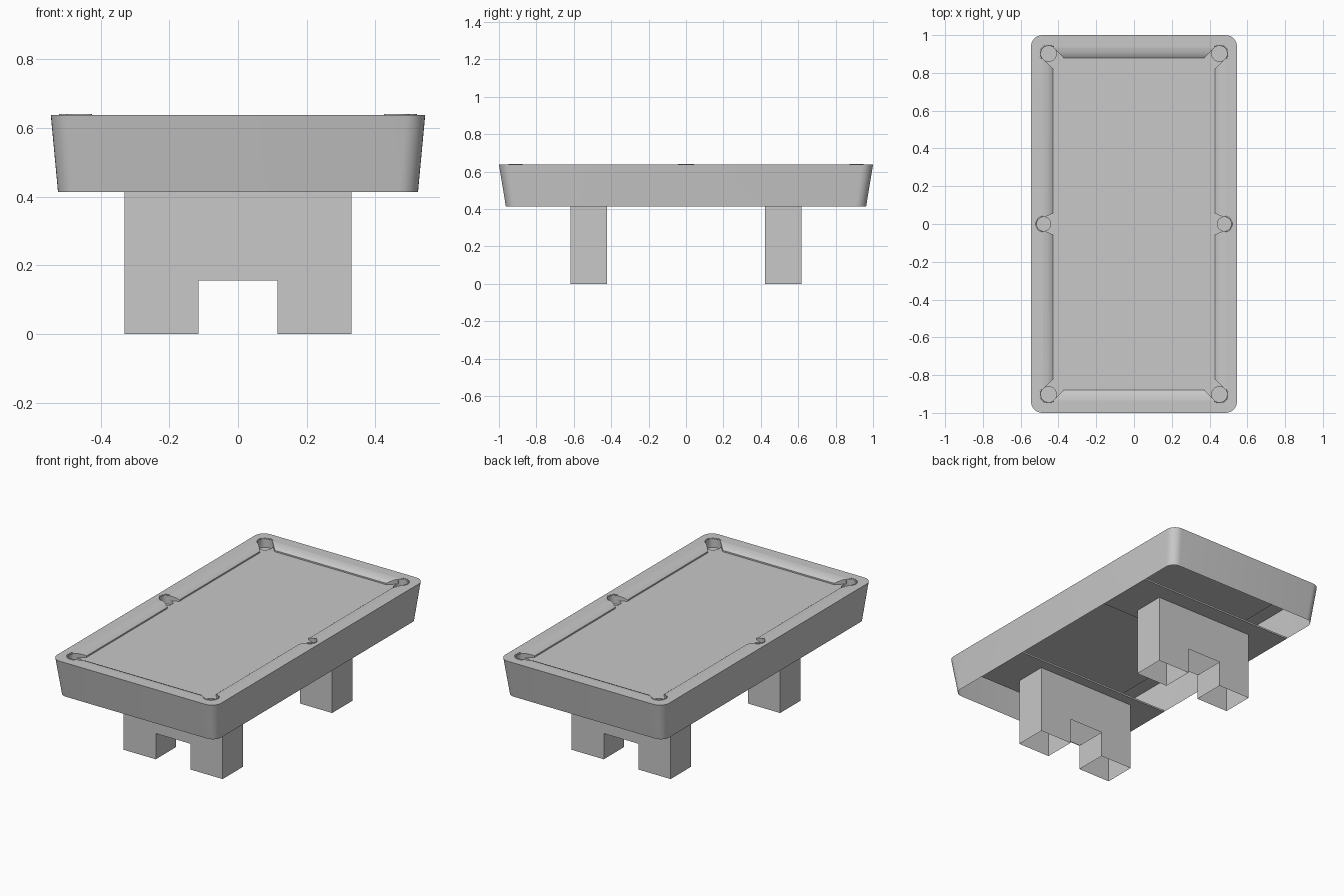
import bpy, bmesh, math
from mathutils import Matrix

cube = bpy.data.objects.get("Cube")
if cube:
    bpy.data.objects.remove(cube, do_unlink=True)

COLOUR = (0.58, 0.58, 0.58, 1)
grey = bpy.data.materials.new("plain_grey")
grey.use_nodes = True
grey.diffuse_color = COLOUR
grey.node_tree.nodes["Principled BSDF"].inputs["Base Color"].default_value = COLOUR

TOP, FELT, POCKET, BASE = 0.637, 0.608, 0.585, 0.413


def finish(name, bm):
    mesh = bpy.data.meshes.new(name)
    bm.to_mesh(mesh)
    bm.free()
    mesh.materials.append(grey)
    obj = bpy.data.objects.new(name, mesh)
    bpy.context.collection.objects.link(obj)
    return obj


def loft(name, loops):
    """Skin a stack of closed loops into a solid."""
    bm = bmesh.new()
    rings = [[bm.verts.new(p) for p in loop] for loop in loops]
    n = len(rings[0])
    for a, b in zip(rings, rings[1:]):
        for i in range(n):
            j = (i + 1) % n
            bm.faces.new((a[i], a[j], b[j], b[i]))
    bm.faces.new(rings[0][::-1])
    bm.faces.new(rings[-1])
    bmesh.ops.recalc_face_normals(bm, faces=bm.faces)
    return finish(name, bm)


def open_below(obj):
    """Remove the downward faces so the part is a hollow shell."""
    bm = bmesh.new()
    bm.from_mesh(obj.data)
    bm.normal_update()
    down = [f for f in bm.faces if f.normal.z < -0.9]
    bmesh.ops.delete(bm, geom=down, context='FACES')
    bm.to_mesh(obj.data)
    bm.free()


def rounded(hx, hy, r, z, steps=8):
    """Rounded rectangle loop at height z."""
    pts = []
    for k, (sx, sy) in enumerate(((1, 1), (-1, 1), (-1, -1), (1, -1))):
        for i in range(steps + 1):
            a = math.pi / 2 * (k + i / steps)
            pts.append((sx * (hx - r) + r * math.cos(a), sy * (hy - r) + r * math.sin(a), z))
    return pts


def circle(cx, cy, r, z, n=32):
    return [(cx + r * math.cos(math.tau * i / n), cy + r * math.sin(math.tau * i / n), z)
            for i in range(n)]


def activate(obj):
    bpy.ops.object.select_all(action='DESELECT')
    obj.select_set(True)
    bpy.context.view_layer.objects.active = obj


def cut(target, cutter):
    mod = target.modifiers.new("cut", 'BOOLEAN')
    mod.operation = 'DIFFERENCE'
    mod.solver = 'EXACT'
    mod.object = cutter
    activate(target)
    bpy.ops.object.modifier_apply(modifier=mod.name)
    bpy.data.objects.remove(cutter, do_unlink=True)


# Tapered table body with rounded corners
body = loft("table_body", [rounded(0.524, 0.963, 0.055, BASE), rounded(0.545, 1.0, 0.06, TOP)])

# Rounded slope from the rails down to the cushion nose
slope = [(0.0, 0.615), (0.014, 0.625), (0.034, 0.6335), (0.058, 0.6372), (0.07, 0.66)]
cut(body, loft("slope_cutter", [rounded(0.428 + d, 0.878 + d, 0.004 + d / 2, z, 4) for d, z in slope]))

# Sunken playing bed with angled jaws at each pocket
quarter = [(0.478, 0.034), (0.43, 0.056), (0.43, 0.824), (0.475, 0.868),
           (0.418, 0.926), (0.372, 0.88)]
outline = quarter + [(-x, y) for x, y in quarter[::-1]]
outline += [(-x, -y) for x, y in outline]
cut(body, loft("bed_cutter", [[(x, y, z) for x, y in outline] for z in (FELT, 0.7)]))

# Pocket holes, four at the corners and two at the sides
pockets = [(sx * x, y, r) for sx in (-1, 1)
           for x, y, r in ((0.452, 0.902, 0.041), (0.478, 0.0, 0.037), (0.452, -0.902, 0.041))]
for x, y, r in pockets:
    cut(body, loft("pocket_cutter", [circle(x, y, r, z) for z in (POCKET, 0.72)]))

open_below(body)
activate(body)
bpy.ops.object.shade_smooth_by_angle(angle=math.radians(25))

# Thin raised collars around the outer side of each pocket
for x, y, r in pockets:
    bm = bmesh.new()
    middle = math.atan2(math.copysign(1, y) if y else 0, x / abs(x))
    strip = []
    for i in range(17):
        a = middle + math.radians(80) * (i / 8 - 1)
        p = (x + r * math.cos(a), y + r * math.sin(a))
        strip.append([bm.verts.new((*p, z)) for z in (TOP - 0.003, TOP + 0.003)])
    for a, b in zip(strip, strip[1:]):
        bm.faces.new((a[0], b[0], b[1], a[1]))
    collar = finish("pocket_collar", bm)
    solid = collar.modifiers.new("thickness", 'SOLIDIFY')
    solid.thickness = 0.006
    solid.offset = 1
    activate(collar)
    bpy.ops.object.shade_smooth_by_angle(angle=math.radians(40))

# Hollow pedestal legs, each with a notch at the floor, under a cross panel
half = [(0.33, BASE), (0.33, 0.0), (0.115, 0.0), (0.115, 0.155)]
profile = half + [(-x, z) for x, z in half[::-1]]
for side, cy in (("front", -1), ("back", 1)):
    leg = loft(side + "_leg", [[(x, cy * 0.52 + dy, z) for x, z in profile]
                               for dy in (-0.097, 0.097)])
    open_below(leg)
    bm = bmesh.new()
    bmesh.ops.create_cube(bm, size=1, matrix=Matrix.Translation((0, cy * 0.54, BASE + 0.005))
                          @ Matrix.Diagonal((1.048, 0.36, 0.01, 1)))
    finish(side + "_cross_panel", bm)
